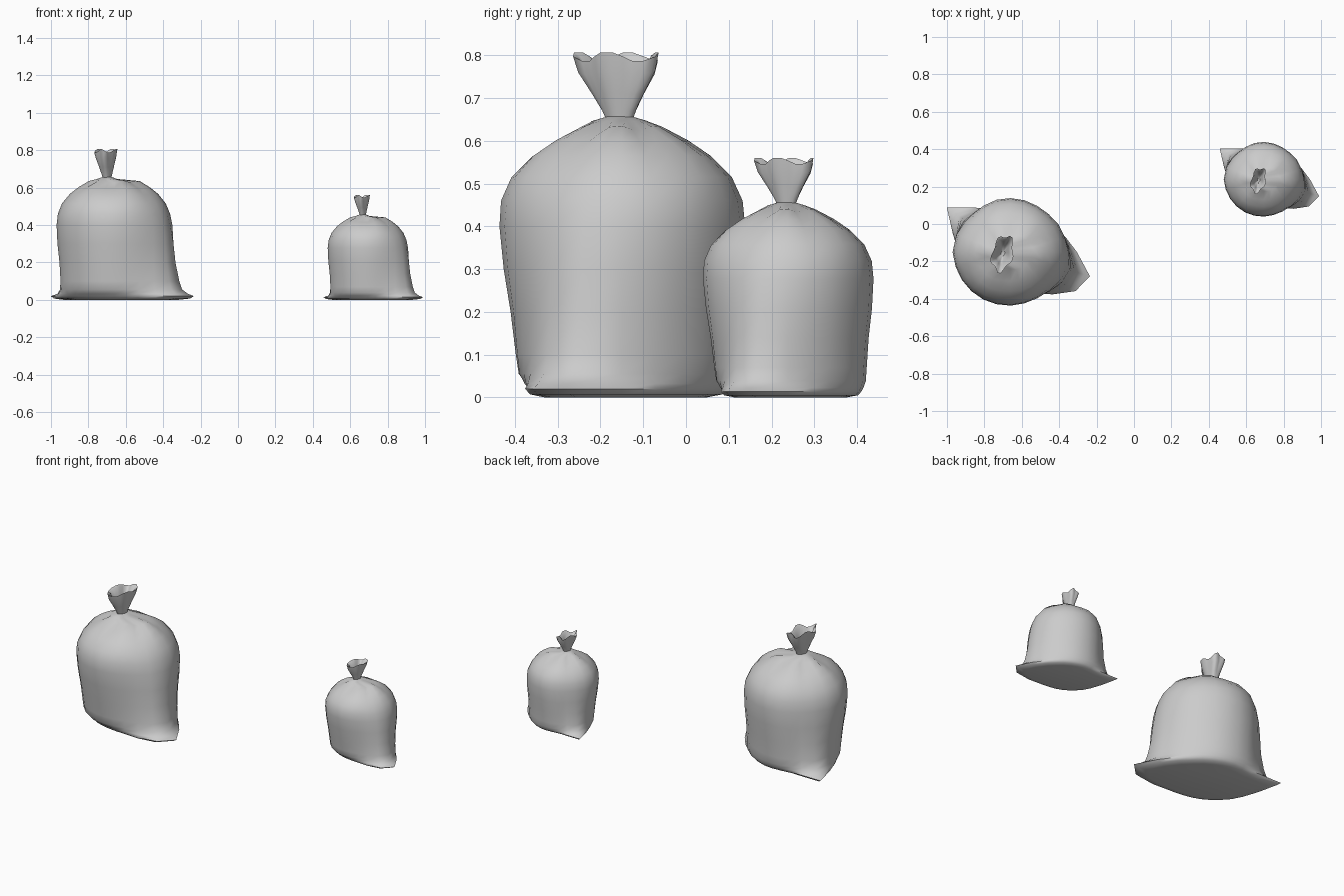
import bpy, bmesh
from math import cos, sin, radians, pi

if "Cube" in bpy.data.objects:
    bpy.data.objects.remove(bpy.data.objects["Cube"])

# Ring angles (degrees); some are shifted to land on the base corners
ANGLES = [0, 15, 30, 45, 60, 75, 90, 105, 120, 132, 145, 162,
          180, 195, 210, 225, 240, 255, 270, 285, 300, 315, 329, 343]
# Radii of the round belly and of the pinched, two-cornered base
ROUND = [.305, .30, .298, .29, .288, .29, .292, .29, .287, .285, .29, .303,
         .313, .309, .306, .303, .30, .296, .293, .289, .288, .29, .296, .30]
BASE = [.355, .305, .272, .258, .25, .248, .248, .252, .272, .32, .416, .325,
        .275, .25, .228, .215, .208, .206, .21, .225, .255, .32, .405, .444]
# height, scale, y squash, base weight, pleat depth
LEVELS = [(0.0, .8, 1, 1, 0), (.007, .95, 1, 1, 0), (.02, 1, 1, 1, 0),
          (.032, .99, 1, .8, 0), (.055, .985, 1, .58, 0), (.1, .98, 1, .48, 0),
          (.2, .98, 1, .33, 0), (.3, 1, 1, .2, 0), (.4, 1, 1, .08, 0),
          (.46, .97, 1, .02, 0), (.515, .89, 1, 0, .01), (.565, .75, .97, 0, .02),
          (.6, .6, .9, 0, .03), (.63, .42, .77, 0, .06)]


def make_object(name, rings, cap_start):
    """Skin a stack of equal rings and shade it smooth."""
    bm = bmesh.new()
    vr = [[bm.verts.new(p) for p in ring] for ring in rings]
    n = len(rings[0])
    for a, b in zip(vr, vr[1:]):
        for i in range(n):
            j = (i + 1) % n
            bm.faces.new((a[i], a[j], b[j], b[i]))
    if cap_start:
        bm.faces.new(vr[0][::-1])
    bm.faces.new(vr[-1])
    bmesh.ops.recalc_face_normals(bm, faces=bm.faces)
    me = bpy.data.meshes.new(name)
    bm.to_mesh(me)
    bm.free()
    ob = bpy.data.objects.new(name, me)
    bpy.context.collection.objects.link(ob)
    bpy.ops.object.select_all(action='DESELECT')
    ob.select_set(True)
    bpy.context.view_layer.objects.active = ob
    bpy.ops.object.shade_smooth_by_angle(angle=radians(60))
    return ob


def bag_body():
    rings = []
    for z, s, sy, w, pleat in LEVELS:
        ring = []
        for deg, r0, r1 in zip(ANGLES, ROUND, BASE):
            a = radians(deg)
            k = w ** 1.7 if 100 < deg < 170 else w   # left corner fades faster
            wave = cos(6 * a + .6)
            r = s * (r0 + (r1 - r0) * k) * (1 + pleat * wave)
            # offsets are relative to the neck
            ring.append((.04 + r * cos(a), .005 + r * sy * sin(a), z + .1 * pleat * wave))
        rings.append(ring)
    # gathered neck
    for z, r in ((.646, .055), (.657, .024)):
        rings.append([(r * cos(radians(d)), r * 1.2 * sin(radians(d)), z) for d in ANGLES])
    return rings


def tuft():
    # height, half length, half width: flared outside, rim, then open inside
    prof = [(.64, .028, .02), (.67, .04, .027), (.71, .062, .037),
            (.76, .09, .049), (.797, .098, .055), (.79, .086, .045),
            (.74, .06, .03), (.68, .015, .01)]
    n, tilt, rings = 24, radians(-14), []
    for z, l, w in prof:
        f = (z - .64) / .155
        ring = []
        for i in range(n):
            a = 2 * pi * i / n
            k = 1 + .13 * f * cos(5 * a + .8)
            x, y = w * k * cos(a), l * k * sin(a)
            ring.append((x * cos(tilt) - y * sin(tilt) - .003 * f,
                         x * sin(tilt) + y * cos(tilt) - .003 * f,
                         z + .011 * f ** 3 * cos(4 * a + .5)))
        rings.append(ring)
    return rings


# Two bags: same shape, the second one smaller
for label, x, y, s in (("large", -.70, -.155, 1), ("small", .667, .235, .694)):
    for ob in (make_object(label + "_bag_body", bag_body(), True),
               make_object(label + "_bag_tied_top", tuft(), False)):
        ob.location = (x, y, 0)
        ob.scale = (s, s, s)
